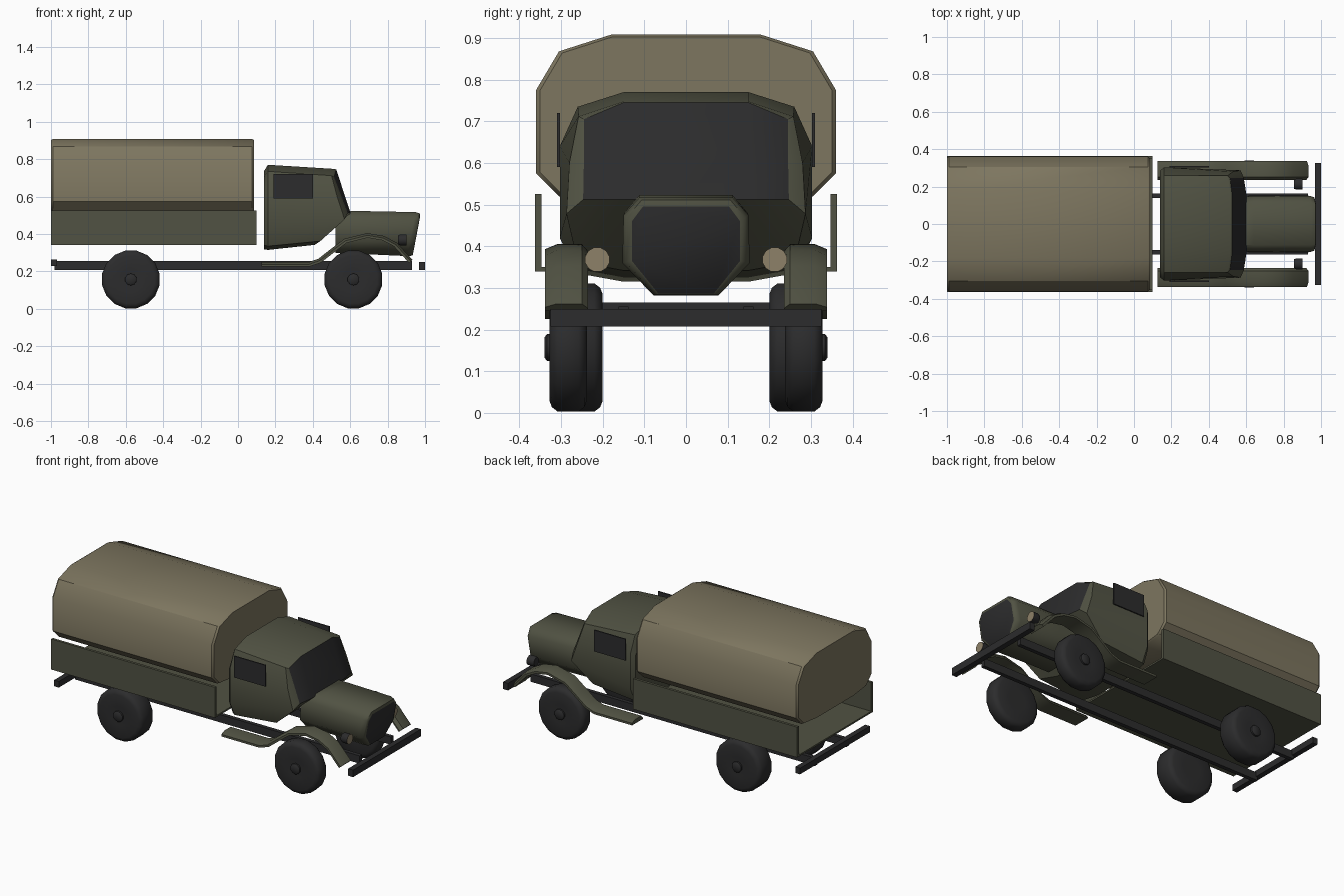
import bpy, bmesh, math

if "Cube" in bpy.data.objects:
    bpy.data.objects.remove(bpy.data.objects["Cube"])

def material(name, col):
    m = bpy.data.materials.new(name)
    m.diffuse_color = (*col, 1)
    m.use_nodes = True
    m.node_tree.nodes["Principled BSDF"].inputs["Base Color"].default_value = m.diffuse_color
    return m

GREEN = material("army green", (0.082, 0.085, 0.056))
CANVAS = material("canvas tan", (0.205, 0.180, 0.115))
DARK = material("dark rubber and metal", (0.025, 0.025, 0.026))
LAMP = material("lamp cream", (0.27, 0.22, 0.14))

def finish(name, bm, mats, rule=None, angle=30):
    bmesh.ops.remove_doubles(bm, verts=bm.verts, dist=0.0005)
    bmesh.ops.recalc_face_normals(bm, faces=bm.faces)
    bm.normal_update()
    for f in bm.faces:
        f.smooth = True
        if rule and rule(f):
            f.material_index = 1
    me = bpy.data.meshes.new(name)
    bm.to_mesh(me)
    bm.free()
    for m in mats:
        me.materials.append(m)
    me.set_sharp_from_angle(angle=math.radians(angle))
    ob = bpy.data.objects.new(name, me)
    bpy.context.collection.objects.link(ob)
    return ob

def loft(name, rings, mats, rule=None, angle=30):
    """Skin closed rings of points and cap both ends."""
    bm = bmesh.new()
    vs = [[bm.verts.new(p) for p in r] for r in rings]
    n = len(vs[0])
    for a, b in zip(vs, vs[1:]):
        for i in range(n):
            j = (i + 1) % n
            bm.faces.new((a[i], a[j], b[j], b[i]))
    bm.faces.new(vs[0])
    bm.faces.new(vs[-1])
    return finish(name, bm, mats, rule, angle)

def sym(half):
    """Complete a half ring (y > 0) by mirroring."""
    return half + [(x, -y, z) for x, y, z in reversed(half)]

def box(name, x, y, z, mat):
    ring = lambda xx: [(xx, y[0], z[0]), (xx, y[1], z[0]), (xx, y[1], z[1]), (xx, y[0], z[1])]
    return loft(name, [ring(x[0]), ring(x[1])], [mat])

def lathe(name, centre, profile, axis, mats, sides=16, rule=None, angle=40):
    """Turn a (distance, radius) profile about the x or y axis."""
    rings = []
    for d, r in profile:
        ring = []
        for i in range(sides):
            t = 2 * math.pi * (i + 0.5) / sides
            c, s = r * math.cos(t), r * math.sin(t)
            p = (d, c, s) if axis == "x" else (c, d, s)
            ring.append(tuple(a + b for a, b in zip(centre, p)))
        rings.append(ring)
    return loft(name, rings, mats, rule, angle)

# Canvas cover with small bevelled ends
cover = [(0.18, 0.908), (0.305, 0.868), (0.36, 0.775), (0.36, 0.575), (0.305, 0.52), (0.18, 0.505)]
loft("canvas_cover",
     [sym([(x, y * k, 0.71 + (z - 0.71) * k) for y, z in cover])
      for x, k in ((-1.0, 0.975), (-0.99, 1), (0.075, 1), (0.085, 0.975))], [CANVAS], angle=35)

# Cargo bed: open at both ends
box("bed_floor", (-1.0, 0.10), (-0.362, 0.362), (0.34, 0.35), GREEN)

# Cab with a windscreen set by a face rule
def screen(y, z, back=0.0):
    return (0.602 - 0.33 * (z - 0.512) - back, y, z)

rear0 = [(0.13, 0.738), (0.24, 0.705), (0.285, 0.62), (0.285, 0.42), (0.25, 0.34), (0.14, 0.318)]
rear1 = [(0.15, 0.77), (0.26, 0.735), (0.303, 0.64), (0.303, 0.42), (0.26, 0.335), (0.15, 0.315)]
belt = [(0.602, 0.15, 0.512), (0.602, 0.05, 0.512)]
cab = [
    [(0.14, y, z) for y, z in rear0],
    [(0.16, y, z) for y, z in rear1],
    [(0.515, 0.15, 0.748), (0.50, 0.258, 0.712), (0.53, 0.28, 0.60),
     (0.57, 0.287, 0.478), (0.44, 0.26, 0.362), (0.41, 0.15, 0.342)],
    [screen(0.15, 0.745), screen(0.245, 0.705, 0.025), screen(0.245, 0.61, 0.02),
     screen(0.247, 0.512, 0.015)] + belt,
    [screen(0.15, z) for z in (0.745, 0.705, 0.61, 0.512)] + belt,
]
loft("cab", [sym(r) for r in cab], [GREEN, DARK],
     lambda f: max(abs(v.co.y) for v in f.verts) < 0.25 and f.normal.x > 0.7 and f.normal.z > 0)

# Bonnet with slanted dark grille
def nose(pts, back):
    return [(0.975 - 0.19 * (0.5 - z) - back, y, z) for y, z in pts]

full = [(0.112, 0.517), (0.15, 0.475), (0.153, 0.36), (0.078, 0.282)]
grille = [(0.103, 0.496), (0.13, 0.46), (0.13, 0.365), (0.067, 0.287)]
hood = [
    [(0.52, 0.11, 0.524), (0.52, 0.142, 0.485), (0.52, 0.148, 0.36), (0.52, 0.09, 0.298)],
    [(0.64, 0.112, 0.523), (0.64, 0.147, 0.482), (0.64, 0.152, 0.36), (0.64, 0.085, 0.294)],
    nose(full, 0.03), nose([(y * 0.95, z - 0.006) for y, z in full[:2]] +
                           [(y * 0.95, z + 0.002) for y, z in full[2:]], 0.006),
    nose(grille, 0),
]
loft("bonnet", [sym(r) for r in hood], [GREEN, DARK],
     lambda f: f.normal.x > 0.95 and len(f.verts) == 8, angle=50)

# Bumpers
box("front_bumper", (0.967, 1.0), (-0.325, 0.325), (0.207, 0.25), DARK)
box("rear_bumper", (-1.0, -0.968), (-0.335, 0.335), (0.228, 0.265), DARK)

# Fender path (x, z) and cross-section (y, drop)
path = [(0.125, 0.25), (0.38, 0.25), (0.43, 0.268), (0.49, 0.315), (0.57, 0.375), (0.69, 0.405),
        (0.78, 0.39), (0.85, 0.353), (0.933, 0.262)]
section = [(0.235, 0.025), (0.235, 0.017), (0.25, 0), (0.31, 0), (0.338, 0.012), (0.338, 0.025)]

def path_normal(i):
    a, b = path[max(i - 1, 0)], path[min(i + 1, len(path) - 1)]
    dx, dz = b[0] - a[0], b[1] - a[1]
    l = math.hypot(dx, dz)
    return -dz / l, dx / l

for side, s in (("left", 1), ("right", -1)):
    def span(a, b):
        return tuple(sorted((s * a, s * b)))
    box(f"{side}_bed_board", (-1.0, 0.10), span(0.347, 0.363), (0.34, 0.525), GREEN)
    box(f"{side}_chassis_rail", (-0.98, 0.93), span(0.138, 0.162), (0.208, 0.255), DARK)
    box(f"{side}_door_window", (0.19, 0.40), span(0.303, 0.31), (0.59, 0.72), DARK)
    # Fender with running board
    rings = []
    for i, (x, z) in enumerate(path):
        nx, nz = path_normal(i)
        rings.append([(x - nx * d, s * y, z - nz * d) for y, d in section])
    loft(f"{side}_fender", rings, [GREEN], angle=35)
    # Headlight
    lathe(f"{side}_headlight", (0.855, s * 0.213, 0.368),
          [(0, 0.025), (0.012, 0.03), (0.046, 0.03)], "x", [DARK, LAMP], 12,
          lambda f: f.normal.x > 0.9)
    # Wheels: rear pair is wider
    for end, x, inner in (("front", 0.617, 0.238), ("rear", -0.573, 0.2)):
        tyre = [(inner, 0.06), (inner, 0.13), (inner + 0.006, 0.146), (inner + 0.02, 0.157),
                (0.308, 0.157), (0.322, 0.146), (0.328, 0.13), (0.324, 0.06)]
        lathe(f"{end}_{side}_wheel", (x, 0, 0.157), [(s * d, r) for d, r in tyre], "y", [DARK])
        hub = [(0.32, 0.032), (0.334, 0.032), (0.34, 0.024)]
        lathe(f"{end}_{side}_hub", (x, 0, 0.157), [(s * d, r) for d, r in hub], "y", [DARK], 10)
